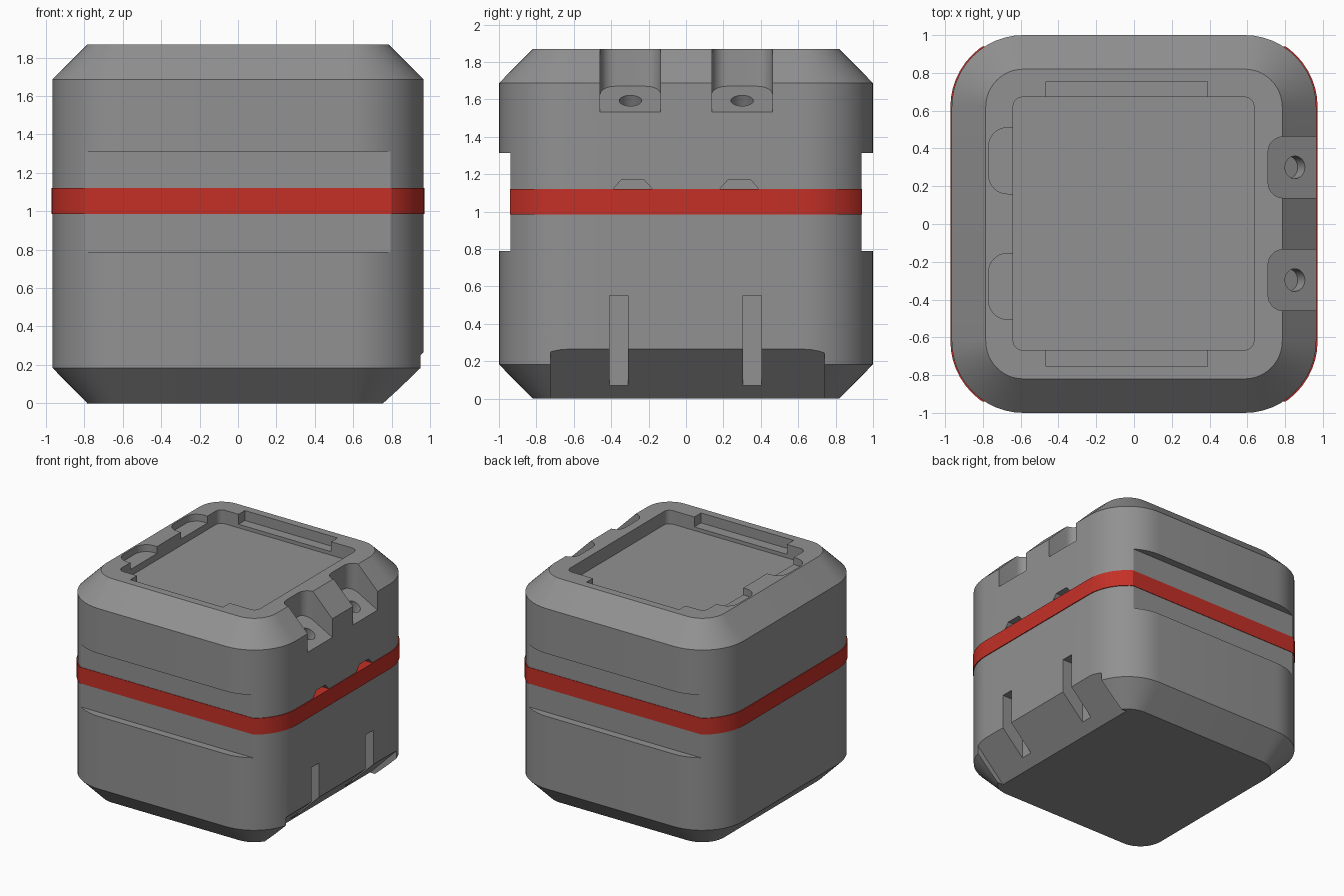
import bpy, bmesh
from math import sin, cos, pi, radians
from mathutils import Vector

if "Cube" in bpy.data.objects:
    bpy.data.objects.remove(bpy.data.objects["Cube"])


def rounded_rect(x0, x1, y0, y1, r, n=12):
    pts = []
    for k, (cx, cy) in enumerate([(x1 - r, y1 - r), (x0 + r, y1 - r), (x0 + r, y0 + r), (x1 - r, y0 + r)]):
        for i in range(n + 1):
            a = (k + i / n) * pi / 2
            pts.append((cx + r * cos(a), cy + r * sin(a)))
    return pts


def loft(name, rings):
    """Closed solid skinned through rings of equal point count."""
    bm = bmesh.new()
    loops = [[bm.verts.new(p) for p in ring] for ring in rings]
    n = len(loops[0])
    for a, b in zip(loops, loops[1:]):
        for i in range(n):
            j = (i + 1) % n
            bm.faces.new((a[i], a[j], b[j], b[i]))
    bm.faces.new(loops[0][::-1])
    bm.faces.new(loops[-1])
    bmesh.ops.recalc_face_normals(bm, faces=bm.faces)
    me = bpy.data.meshes.new(name)
    bm.to_mesh(me)
    bm.free()
    ob = bpy.data.objects.new(name, me)
    bpy.context.collection.objects.link(ob)
    return ob


def prism(name, pts, lo, hi, axis="z"):
    put = {"z": lambda a, b, t: (a, b, t), "y": lambda a, b, t: (a, t, b), "x": lambda a, b, t: (t, a, b)}[axis]
    base = lo if callable(lo) else (lambda a: lo)
    return loft(name, [[put(a, b, base(a)) for a, b in pts], [put(a, b, hi) for a, b in pts]])


def box(x0, x1, y0, y1, z0, z1):
    return prism("cutter", [(x0, y0), (x1, y0), (x1, y1), (x0, y1)], z0, z1)


def cut(target, cutter):
    m = target.modifiers.new("cut", "BOOLEAN")
    m.operation, m.solver, m.object = "DIFFERENCE", "EXACT", cutter
    bpy.context.view_layer.update()
    bpy.context.view_layer.objects.active = target
    bpy.ops.object.modifier_apply(modifier=m.name)
    bpy.data.objects.remove(cutter)


def finish(ob, name, colour):
    mat = bpy.data.materials.new(name)
    mat.diffuse_color = colour
    mat.use_nodes = True
    mat.node_tree.nodes["Principled BSDF"].inputs["Base Color"].default_value = mat.diffuse_color
    ob.data.materials.clear()
    ob.data.materials.append(mat)
    bpy.ops.object.select_all(action="DESELECT")
    ob.select_set(True)
    bpy.context.view_layer.objects.active = ob
    bpy.ops.object.shade_smooth_by_angle(angle=radians(25))


# Main casing with chamfered top and bottom
W, D, R, C, H = 0.965, 1.0, 0.38, 0.18, 1.868
rings = []
for z, c in [(0, C), (0.183, 0), (1.687, 0), (H, C)]:
    rings.append([(x, y, z) for x, y in rounded_rect(c - W, W - c, c - D, D - c, R - c)])
casing = loft("casing", rings)

# Shallow bands on front and back
for s in (-1, 1):
    cut(casing, box(-1.2, 1.2, *sorted((s * 0.937, s * 1.2)), 0.788, 1.312))

# Lid recess with end notches and finger notches
cut(casing, prism("cutter", rounded_rect(-0.64, 0.635, -0.667, 0.672, 0.05, 6), 1.755, 2.1))
for s in (-1, 1):
    cut(casing, box(-0.465, 0.39, *sorted((s * 0.6, s * 0.755)), 1.785, 2.1))
for y0, y1 in [(-0.505, -0.155), (0.16, 0.51)]:
    cut(casing, prism("cutter", rounded_rect(-0.77, -0.5, y0, y1, 0.1, 8), 1.81, 2.1))

# Right side: screw pockets with sloped floors and holes
normal = Vector((sin(radians(28.5)), 0, cos(radians(28.5))))
tangent = Vector((normal.z, 0, -normal.x))
for y in (-0.297, 0.3):
    cut(casing, prism("cutter", rounded_rect(0.71, 1.3, y - 0.162, y + 0.162, 0.08, 8),
                      lambda x: 1.67 - (x - 0.71) * 0.543, 2.1))
    centre = Vector((0.852, y, 1.593))
    circle = [tangent * 0.06 * cos(i * pi / 12) + Vector((0, 0.06 * sin(i * pi / 12), 0)) for i in range(24)]
    cut(casing, loft("cutter", [[centre + p + normal * d for p in circle] for d in (-0.08, 0.06)]))

# Right side: sloped foot cutaway and latch slots
cut(casing, prism("cutter", [(0.60, -0.1), (1.2, 0.5), (1.2, -0.1)], -0.725, 0.74, "y"))
for y in (-0.36, 0.355):
    cut(casing, box(0.77, 1.2, y - 0.05, y + 0.05, -0.05, 0.55))

# Right side: pry notches above the seal
for s in (-1, 1):
    y = s * 0.285
    cut(casing, prism("cutter", [(y - 0.105, 1.10), (y + 0.105, 1.10), (y + 0.105, 1.12),
                                 (y + 0.06, 1.17), (y - 0.06, 1.17), (y - 0.105, 1.12)], 0.89, 1.2, "x"))
finish(casing, "dark_grey", (0.285, 0.285, 0.285, 1))

# Red seal band around the middle
band = prism("seal_band", rounded_rect(-W - 0.007, W + 0.007, -D - 0.007, D + 0.007, R + 0.007), 0.985, 1.12)
for s in (-1, 1):
    cut(band, box(-1.2, 1.2, *sorted((s * 0.941, s * 1.2)), 0.8, 1.3))
finish(band, "red", (0.55, 0.03, 0.02, 1))
